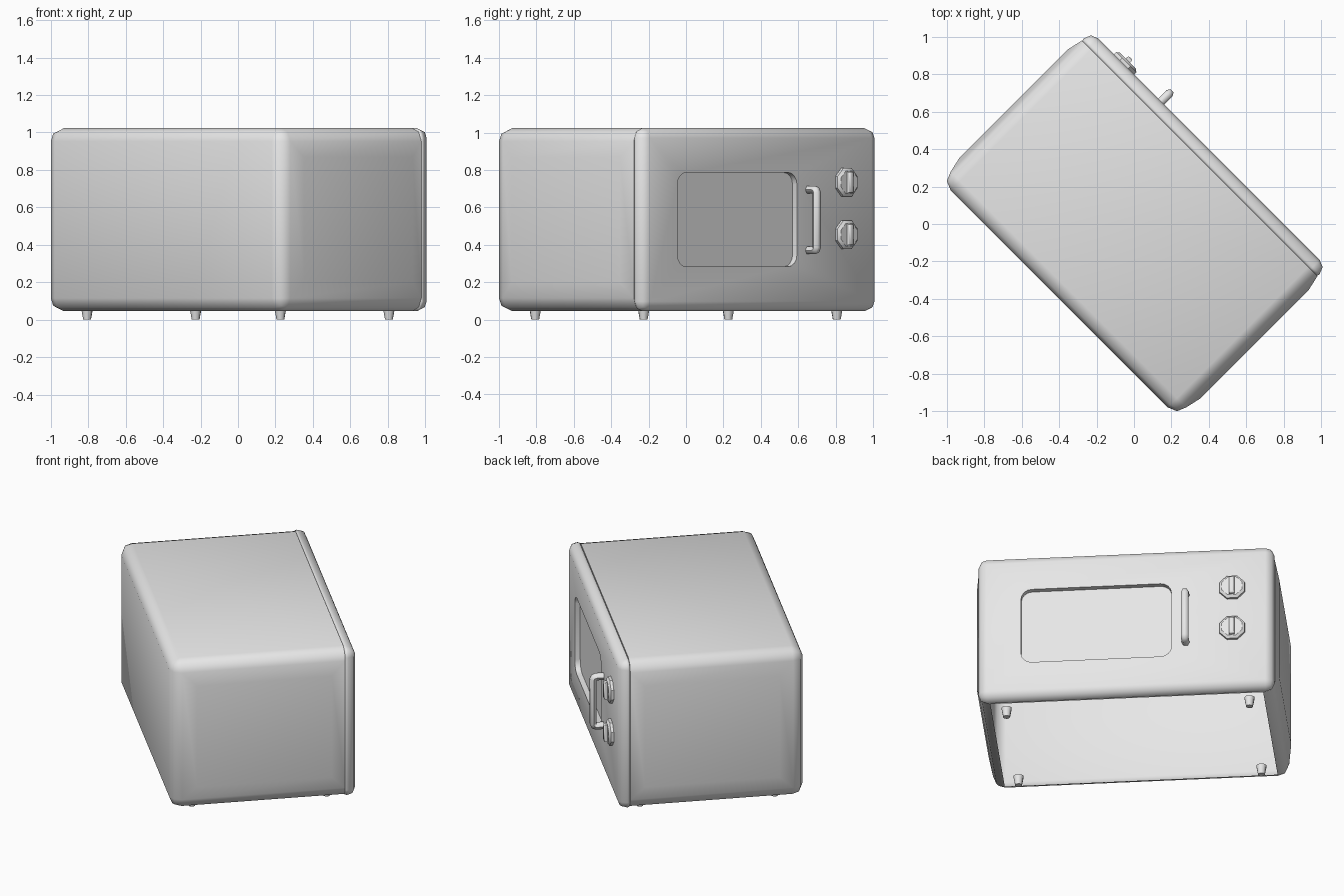
import bpy, bmesh, math
from mathutils import Matrix, Vector

old = bpy.data.objects.get("Cube")
if old:
    bpy.data.objects.remove(old)

# One pale grey for every part
grey = bpy.data.materials.new("pale_grey")
grey.use_nodes = True
COLOUR = (0.8, 0.8, 0.8, 1)
grey.diffuse_color = COLOUR
grey.node_tree.nodes["Principled BSDF"].inputs["Base Color"].default_value = COLOUR

# The oven is built with its door facing +y, then turned to the corner
TURN = Matrix.Rotation(math.radians(-45), 4, "Z")
HALF_W, FRONT, SEAM, BACK = 0.89, 0.565, 0.495, -0.565
LOW, HIGH, ROUND = 0.045, 1.023, 0.07
FACING = Matrix.Rotation(math.radians(-90), 4, "X")


def finish(bm, name, angle=50):
    mesh = bpy.data.meshes.new(name)
    bm.to_mesh(mesh)
    bm.free()
    obj = bpy.data.objects.new(name, mesh)
    bpy.context.collection.objects.link(obj)
    mesh.materials.append(grey)
    obj.matrix_world = TURN
    smooth(obj, angle)
    return obj


def smooth(obj, angle=50):
    bpy.ops.object.select_all(action="DESELECT")
    obj.select_set(True)
    bpy.context.view_layer.objects.active = obj
    bpy.ops.object.shade_smooth_by_angle(angle=math.radians(angle))


def bevel_edges(bm, radius, segments, keep):
    edges = [e for e in bm.edges if keep(*[v.co for v in e.verts])]
    bmesh.ops.bevel(bm, geom=edges, offset=radius, segments=segments,
                    profile=0.5, affect="EDGES")
    bm.normal_update()


def box(lo, hi, radius, segments, keep):
    """Box between two corners, bevelled on the edges that pass keep."""
    bm = bmesh.new()
    lo, hi = Vector(lo), Vector(hi)
    place = Matrix.Translation((lo + hi) / 2) @ Matrix.Diagonal((*(hi - lo), 1))
    bmesh.ops.create_cube(bm, size=1, matrix=place)
    bevel_edges(bm, radius, segments, keep)
    return bm


def on_seam(a, b):
    return abs(a.y - SEAM) < 0.001 and abs(b.y - SEAM) < 0.001


def off_seam(a, b):
    return not on_seam(a, b)


def along_y(a, b):
    return abs(a.y - b.y) > 0.01


# Case, open underneath, with slightly swollen side panels
bm = box((-HALF_W, BACK, LOW), (HALF_W, SEAM, HIGH), ROUND, 2, off_seam)
sides = [f for f in bm.faces if abs(f.normal.x) > 0.99]
for side in sides:
    sign = math.copysign(1, side.normal.x)
    bmesh.ops.inset_region(bm, faces=[side], thickness=0.12)
    for v in side.verts:
        v.co.x += sign * 0.019
bm.normal_update()
underside = [f for f in bm.faces if f.normal.z < -0.99]
bmesh.ops.delete(bm, geom=underside, context="FACES")
finish(bm, "case")

# Front panel, eased along the seam, with the window recess cut in
bm = box((-HALF_W, SEAM, LOW), (HALF_W, FRONT, HIGH), ROUND - 0.018, 2, off_seam)
bevel_edges(bm, 0.01, 2, on_seam)
panel = finish(bm, "front_panel")
cutter = finish(box((-0.274, FRONT - 0.033, 0.283), (0.63, FRONT + 0.1, 0.786),
                    0.065, 4, along_y), "window_cutter")
cutter.hide_render = True
cut = panel.modifiers.new("window", "BOOLEAN")
cut.operation, cut.solver, cut.object = "DIFFERENCE", "EXACT", cutter
bpy.context.view_layer.update()
bpy.ops.object.select_all(action="DESELECT")
panel.select_set(True)
bpy.context.view_layer.objects.active = panel
bpy.ops.object.modifier_apply(modifier=cut.name)
bpy.data.objects.remove(cutter)
smooth(panel)

# Door handle, a bent tube
curve = bpy.data.curves.new("door_handle", "CURVE")
curve.dimensions = "3D"
curve.bevel_depth, curve.bevel_resolution = 0.023, 1
curve.use_fill_caps = True
spline = curve.splines.new("POLY")
top = [(0.55, 0.695), (0.61, 0.695), (0.623, 0.69), (0.628, 0.677)]
path = top + [(y, 1.065 - z) for y, z in reversed(top)]
spline.points.add(len(path) - 1)
for point, (y, z) in zip(spline.points, path):
    point.co = (-0.36, y, z, 1)
handle = bpy.data.objects.new("door_handle", curve)
bpy.context.collection.objects.link(handle)
handle.matrix_world = TURN
curve.materials.append(grey)
bpy.ops.object.select_all(action="DESELECT")
handle.select_set(True)
bpy.context.view_layer.objects.active = handle
bpy.ops.object.convert(target="MESH")
smooth(bpy.context.object, 60)


def cone(bm, r1, r2, depth, sides, matrix):
    bmesh.ops.create_cone(bm, cap_ends=True, segments=sides, radius1=r1,
                          radius2=r2, depth=depth, matrix=matrix)


# Knobs: eight-sided dial, sloping rim, upright grip
for label, z in (("upper", 0.734), ("lower", 0.454)):
    bm = bmesh.new()
    spin = Matrix.Rotation(math.radians(22.5), 4, "Z")
    for y, r1, r2, depth in ((0.572, 0.082, 0.082, 0.02), (0.588, 0.082, 0.066, 0.012)):
        cone(bm, r1, r2, depth, 8,
             Matrix.Translation((-0.64, y, z)) @ FACING @ spin)
    finish(bm, label + "_knob", 30)
    finish(box((-0.656, 0.58, z - 0.056), (-0.624, 0.615, z + 0.056), 0.01, 2,
               lambda a, b: a.y > 0.6 and b.y > 0.6), label + "_knob_grip")

# Four tapered feet
for sx, across in ((-1, "right"), (1, "left")):
    for sy, along in ((-1, "back"), (1, "front")):
        bm = bmesh.new()
        cone(bm, 0.021, 0.032, 0.06, 10,
             Matrix.Translation((sx * 0.73, sy * 0.41, 0.03)))
        finish(bm, f"{along}_{across}_foot")
